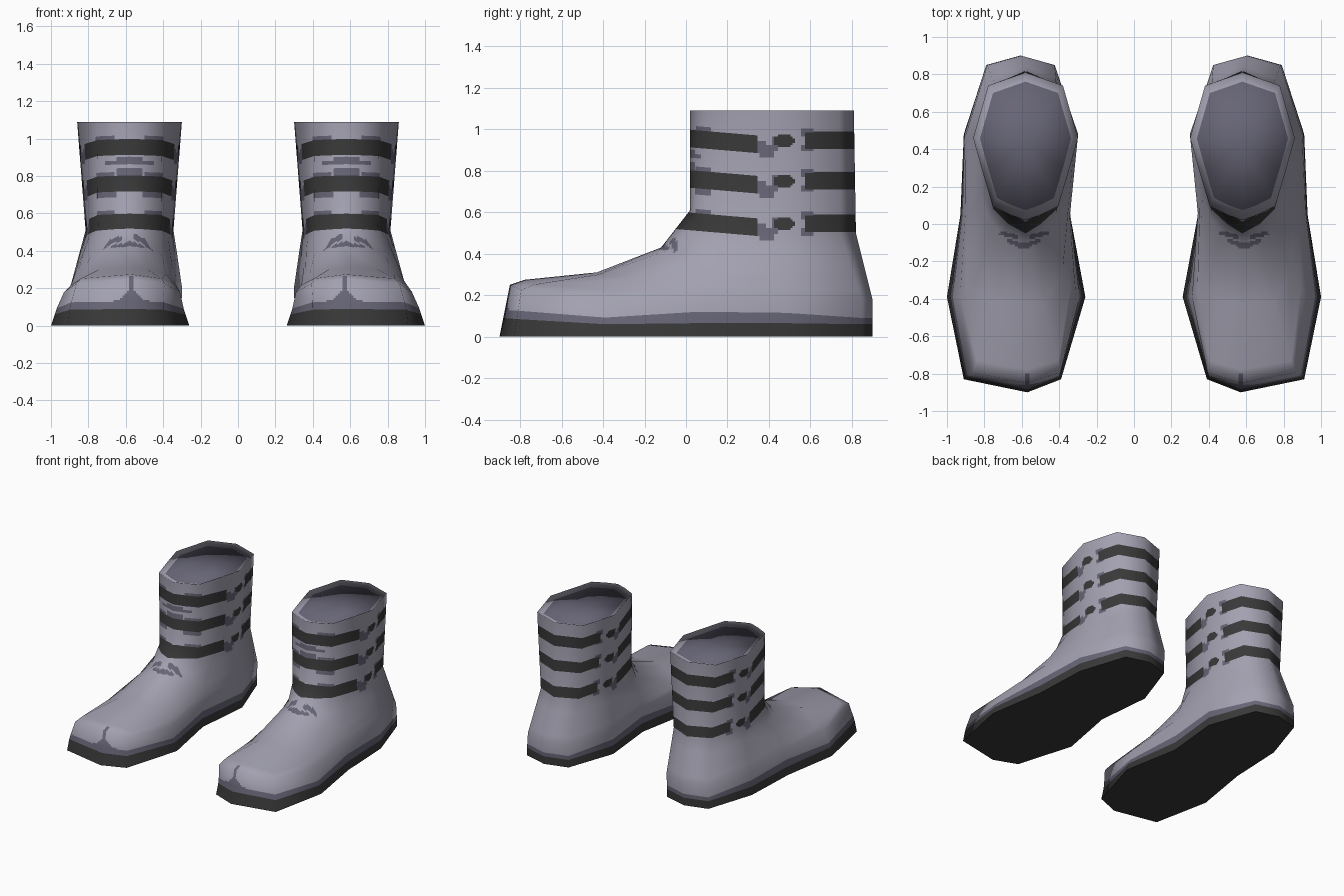
import bpy, bmesh, math
from mathutils import Vector

if "Cube" in bpy.data.objects:
    bpy.data.objects.remove(bpy.data.objects["Cube"])


def material(name, rgb):
    m = bpy.data.materials.new(name)
    m.diffuse_color = (*rgb, 1)
    m.use_nodes = True
    m.node_tree.nodes["Principled BSDF"].inputs["Base Color"].default_value = m.diffuse_color
    return m


MATS = [material("pale_grey_leather", (0.365, 0.355, 0.435)),
        material("dusky_purple", (0.135, 0.13, 0.18)),
        material("charcoal", (0.04, 0.04, 0.04))]
LEATHER, PURPLE, DARK = 0, 1, 2

# Centre line of the foot for the columns front to back, and of the shaft
FOOT_CX = (0.57, 0.65, 0.63, 0.635, 0.605, 0.61, 0.61)
SHAFT_CX = 0.58
TOP = 1.09
BANDS = (0.515, 0.72, 0.915)
SLOPE = 0.085   # downward tilt of the front strap halves
GAP = 0.345     # where the front strap halves end


def flat(outline, z):
    return [Vector((y, hw, z)) for y, hw in outline]


def blend(a, b, ts):
    return [p.lerp(q, t) for p, q, t in zip(a, b, ts)]


# Half sections from front to back: (y, half width, z)
ground = flat([(-.90, 0), (-.83, .26), (-.39, .37), (.05, .293),
               (.48, .305), (.85, .18), (.90, 0)], 0)
foot = [Vector(p) for p in [(-.85, 0, .25), (-.795, .235, .225), (-.39, .31, .18),
        (.06, .28, .2), (.48, .30, .2), (.85, .18, .18), (.90, 0, .18)]]
ankle = [Vector(p) for p in [(.02, 0, .61), (.045, .08, .57), (.09, .168, .53),
         (.27, .20, .52), (.465, .235, .51), (.745, .165, .5), (.82, 0, .5)]]
rim = flat([(.02, 0), (.05, .085), (.095, .175), (.28, .23),
            (.46, .28), (.74, .20), (.81, 0)], TOP)


def arch(front, t):
    """Instep section: its own front, and the heel blended up to the ankle."""
    return [Vector(p) for p in front] + blend(foot[4:], ankle[4:], [t] * 3)


low_arch = arch([(-.43, 0, .31), (-.42, .13, .30), (-.27, .225, .275), (.08, .255, .31)], .35)
high_arch = arch([(-.12, 0, .43), (-.08, .095, .42), (.03, .18, .40), (.16, .225, .42)], .7)
toe_cap = blend(foot, low_arch, [.17, .17] + [.4] * 5)
for p in toe_cap[:2]:
    p.z += .014
sole_edge = blend(ground, foot, [z / p.z for z, p in
                  zip((.09, .085, .06, .065, .065, .06, .06), foot)])
trim_edge = blend(ground, foot, [z / p.z for z, p in
                  zip((.128, .125, .092, .12, .115, .09, .09), foot)])
SECTIONS = [ground, sole_edge, trim_edge, foot, toe_cap, low_arch, high_arch, ankle, rim]


def ring_points(section, s):
    """Full loop, counter-clockwise from above."""
    def pt(i, side):
        y, hw, z = section[i]
        w = min(max((z - .1) / .4, 0), 1)
        cx = FOOT_CX[i] * (1 - w) + SHAFT_CX * w
        return Vector((s * (cx + side * hw), y, z))
    pts = [pt(i, 1) for i in range(7)] + [pt(i, -1) for i in range(5, 0, -1)]
    return pts if s > 0 else pts[::-1]


def loft(bm, loops, mats):
    rows = [[bm.verts.new(p) for p in loop] for loop in loops]
    n = len(rows[0])
    for a, b, mat in zip(rows, rows[1:], mats):
        for i in range(n):
            j = (i + 1) % n
            bm.faces.new((a[i], a[j], b[j], b[i])).material_index = mat
    return rows


def cut(bm, axis, values, test, tilt=0):
    """Slice the faces that pass the test at each value along an axis."""
    unit = Vector([float(i == axis) for i in range(3)])
    no = (unit + Vector((0, tilt, 0))).normalized()
    for v in values:
        faces = [f for f in bm.faces if test(f.calc_center_median())]
        geom = set(faces)
        for f in faces:
            geom.update(f.edges)
            geom.update(f.verts)
        bmesh.ops.bisect_plane(bm, geom=list(geom), dist=1e-5, plane_co=unit * v, plane_no=no)


def paint_front(k, t, a):
    """Strap halves that wrap the front, with their ragged fringe."""
    if 0 < t < .085:
        return DARK
    if .08 < a and .085 < t < .105:
        return PURPLE
    if k == 2 and (a < .07 and -.05 < t < -.01 or a < .13 and -.05 < t < -.03):
        return PURPLE
    if k == 1 and (.07 < a and -.03 < t < 0 or a < .07 and .085 < t < .125):
        return PURPLE
    return LEATHER


def paint_side(y, t):
    """Loop, button and back half of a strap."""
    if ((y - .472) / .05) ** 2 + ((t - .03) / .032) ** 2 < 1:
        return DARK
    if y > .575 and -.01 < t < .075:
        return DARK
    if abs(y - .585) < .027 and (.05 < t < .09 or -.025 < t < .01):
        return PURPLE
    if y < .38 and -.035 < t < .03 or abs(y - .393) < .035 and abs(t + .02) < .028:
        return PURPLE
    if abs(y - .43) < .016 and -.02 < t < .055:
        return PURPLE
    return LEATHER


def paint(u, y, z):
    """Colour by place: u is the sideways distance from the centre line."""
    a = abs(u)
    # Toe trim with a thin point in the middle
    if y < -.8 and (z < .125 + .1 * math.exp(-a / .035) or a < .012):
        return PURPLE
    # Lace creases on the instep
    if -.17 < y < 0 and z < .5:
        if a < .09 and abs(y + .12 - .35 * a) < .013:
            return PURPLE
        if .03 < a < .13 and abs(y + .068 - .2 * (a - .03)) < .012:
            return PURPLE
    # Straps
    for k, base in enumerate(BANDS):
        if y < GAP:
            c = paint_front(k, z + SLOPE * y - base, a if y < .12 else 0.3 * (y < .15))
            if y > .12 and c == PURPLE:
                c = LEATHER
        else:
            c = paint_side(y, z - base)
        if c != LEATHER:
            return c
    return LEATHER


def finish(bm, name, normals=None):
    me = bpy.data.meshes.new(name)
    bm.to_mesh(me)
    bm.free()
    for m in MATS:
        me.materials.append(m)
    ob = bpy.data.objects.new(name, me)
    bpy.context.collection.objects.link(ob)
    if normals:
        me.shade_smooth()
        me.normals_split_custom_set_from_vertices(normals)


def boot(side, s):
    loops = [ring_points(r, s) for r in SECTIONS]

    # Upper: smooth shell from sole edge to rim
    bm = bmesh.new()
    loft(bm, loops, [DARK, PURPLE] + [LEATHER] * 6)
    bm.normal_update()
    layer = bm.verts.layers.float_vector.new("smooth")
    for v in bm.verts:
        v[layer] = v.normal

    # Slices that carry the painted details
    def shaft(c): return c.z > .42 and c.y > -.12
    def front(c): return shaft(c) and c.y < GAP
    def buckle(c): return shaft(c) and GAP < c.y < .615
    def back(c): return shaft(c) and c.y > .615
    def toe(c): return c.y < -.78 and c.z > .1
    def instep(c): return -.3 < c.y < .05 and .3 < c.z < .55
    cut(bm, 1, [.12, GAP, .615], shaft)
    cut(bm, 1, [GAP + .01 * i for i in range(1, 27)], buckle)
    cut(bm, 2, [b + .01 * i for b in BANDS for i in range(-5, 10)], buckle)
    cut(bm, 2, [b + t for b in BANDS for t in (-.01, .075)], back)
    steps = (-.05, -.03, -.01, 0, .085, .105, .125)
    cut(bm, 2, [b + t for b in BANDS for t in steps], front, SLOPE)
    cut(bm, 0, [s * (SHAFT_CX + d) for d in (-.13, -.08, -.07, .07, .08, .13)],
        lambda c: shaft(c) and c.y < .12)
    cut(bm, 0, [s * (.57 + .012 * i) for i in range(-9, 10)], toe)
    cut(bm, 2, [.125 + .012 * i for i in range(10)], toe)
    cut(bm, 1, [-.8], lambda c: c.y < -.7 and c.z > .2)
    cut(bm, 1, [-.16 + .01 * i for i in range(16)], instep)
    cut(bm, 0, [s * (.59 + .015 * i) for i in range(-9, 10)],
        lambda c: -.16 < c.y < 0 and .33 < c.z < .51)
    for f in bm.faces:
        c = f.calc_center_median()
        if f.material_index == LEATHER:
            cx = .57 if c.y < -.7 else (.59 if c.z < .5 else SHAFT_CX)
            f.material_index = paint(s * c.x - cx, c.y, c.z)
    normals = [v[layer].normalized() for v in bm.verts]
    bm.verts.layers.float_vector.remove(layer)
    finish(bm, side + "_boot_upper", normals)

    # Sole: flat underside
    bm = bmesh.new()
    f = bm.faces.new([bm.verts.new(p) for p in reversed(loops[0])])
    f.material_index = DARK
    finish(bm, side + "_boot_sole")

    # Opening: rounded rim dipping to a shallow lining
    mid = Vector((s * SHAFT_CX, .435, TOP - .02))
    inner = [mid + (p - mid) * .87 for p in loops[-1]]
    for p in inner:
        p.z = mid.z
    bm = bmesh.new()
    rows = loft(bm, [loops[-1], inner], [LEATHER])
    centre = bm.verts.new(mid)
    for p, q in zip(rows[1], rows[1][1:] + rows[1][:1]):
        bm.faces.new((p, q, centre)).material_index = PURPLE
    up = Vector((0, 0, 1))
    out = [Vector((p.x - mid.x, p.y - mid.y, 0)).normalized() for p in loops[-1]]
    normals = [(d + up * .3).normalized() for d in out]
    normals += [(d + up * .9).normalized() for d in out] + [up]
    finish(bm, side + "_boot_opening", normals)


boot("left", 1)
boot("right", -1)
